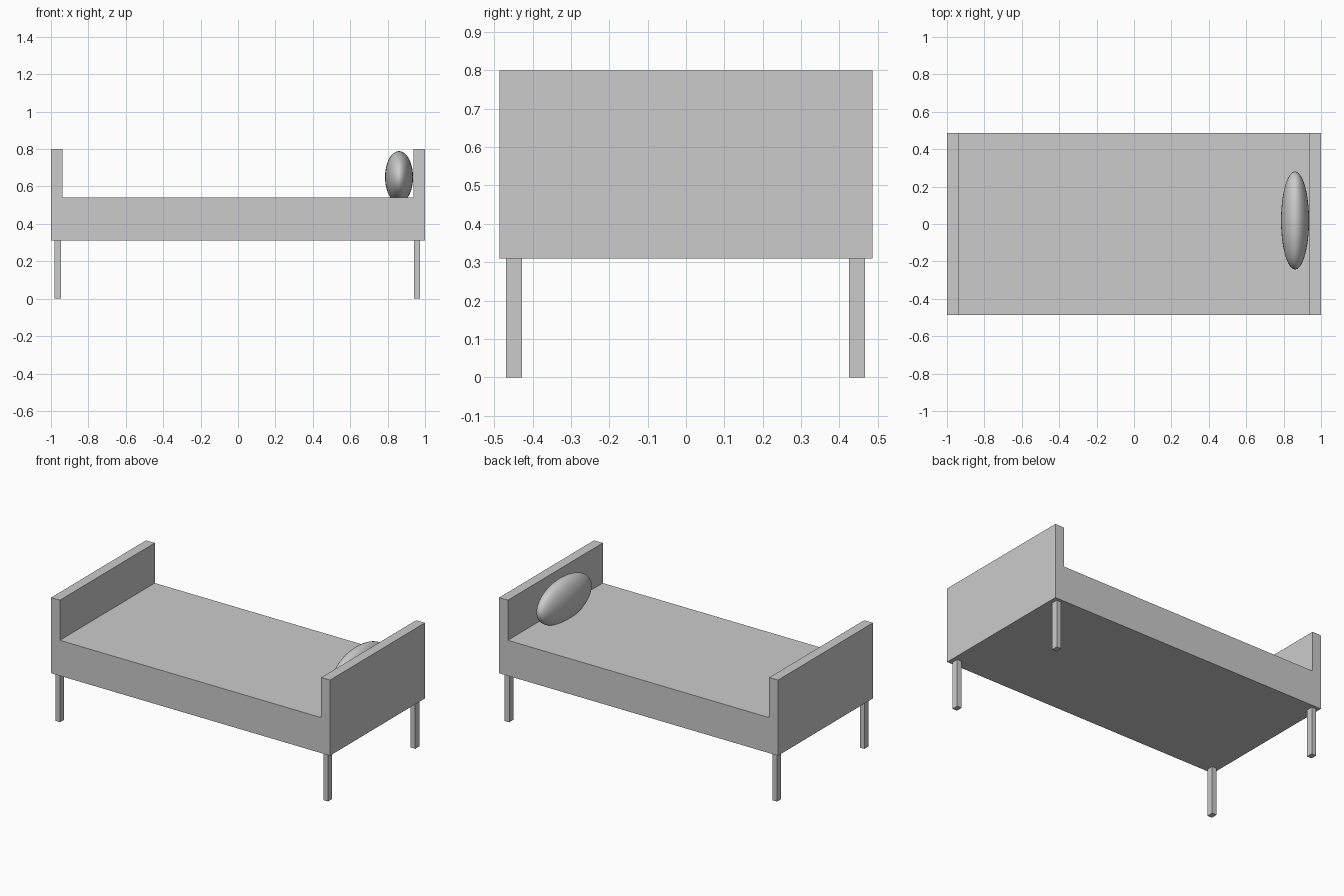
import bpy, bmesh
from mathutils import Matrix

if "Cube" in bpy.data.objects:
    bpy.data.objects.remove(bpy.data.objects["Cube"])


def add_object(name, bm):
    bmesh.ops.recalc_face_normals(bm, faces=bm.faces)
    mesh = bpy.data.meshes.new(name)
    bm.to_mesh(mesh)
    bm.free()
    obj = bpy.data.objects.new(name, mesh)
    bpy.context.collection.objects.link(obj)
    return obj


# Bed frame: U-shaped side profile with both end boards, extruded across the width
HALF_W, BASE, DECK, TOP, INNER = 0.486, 0.31, 0.54, 0.80, 0.937
profile = [(-1, BASE), (1, BASE), (1, TOP), (INNER, TOP),
           (INNER, DECK), (-INNER, DECK), (-INNER, TOP), (-1, TOP)]
bm = bmesh.new()
face = bm.faces.new([bm.verts.new((x, -HALF_W, z)) for x, z in profile])
ext = bmesh.ops.extrude_face_region(bm, geom=[face])
bmesh.ops.translate(bm, vec=(0, 2 * HALF_W, 0),
                    verts=[v for v in ext["geom"] if isinstance(v, bmesh.types.BMVert)])
add_object("bed_frame", bm)

# Four slim square legs
for x, end in ((-0.964, "foot"), (0.957, "head")):
    for y, side in ((-0.448, "front"), (0.446, "back")):
        bm = bmesh.new()
        bmesh.ops.create_cube(bm, size=1, matrix=Matrix.Translation((x, y, BASE / 2))
                              @ Matrix.Diagonal((0.033, 0.042, BASE, 1)))
        add_object(f"{end}_{side}_leg", bm)

# Pillow: smooth ellipsoid leaning against the headboard, sunk into the deck
bm = bmesh.new()
bmesh.ops.create_uvsphere(bm, u_segments=48, v_segments=24, radius=1,
                          matrix=Matrix.Translation((0.861, 0.019, 0.65))
                          @ Matrix.Diagonal((0.075, 0.262, 0.139, 1)))
for f in bm.faces:
    f.smooth = True
add_object("pillow", bm)
